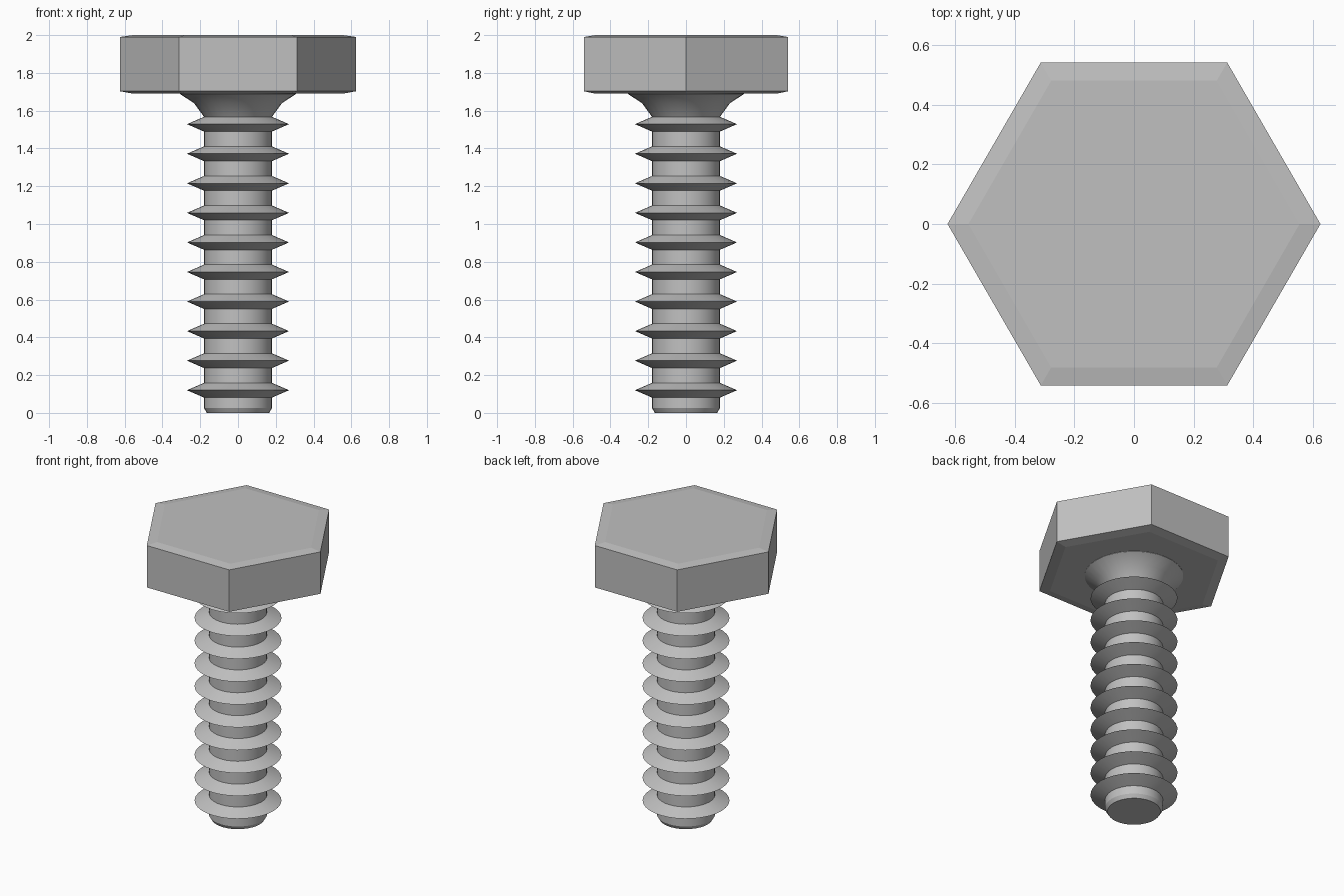
import bpy
import bmesh
import math

cube = bpy.data.objects.get("Cube")
if cube:
    bpy.data.objects.remove(cube, do_unlink=True)

STEEL = (0.53, 0.53, 0.53, 1.0)
steel = bpy.data.materials.new("grey_steel")
steel.use_nodes = True
steel.diffuse_color = STEEL
steel.node_tree.nodes["Principled BSDF"].inputs["Base Color"].default_value = STEEL


def lathe(name, profile, sides, smooth=False):
    """Closed solid made by turning (radius, height) points about z, bottom to top."""
    bm = bmesh.new()
    rings = []
    for radius, z in profile:
        angles = [math.tau * i / sides for i in range(sides)]
        rings.append([bm.verts.new((radius * math.cos(a), radius * math.sin(a), z))
                      for a in angles])
    for low, high in zip(rings, rings[1:]):
        for i in range(sides):
            j = (i + 1) % sides
            bm.faces.new((low[i], low[j], high[j], high[i]))
    bm.faces.new(rings[0][::-1])
    bm.faces.new(rings[-1])
    mesh = bpy.data.meshes.new(name)
    bm.to_mesh(mesh)
    bm.free()
    mesh.materials.append(steel)
    obj = bpy.data.objects.new(name, mesh)
    bpy.context.collection.objects.link(obj)
    if smooth:
        bpy.ops.object.select_all(action="DESELECT")
        obj.select_set(True)
        bpy.context.view_layer.objects.active = obj
        bpy.ops.object.shade_smooth_by_angle(angle=math.radians(30))
    return obj


# Hexagonal head with shallow chamfers above and below
lathe("hex_head", [(0.555, 1.69), (0.625, 1.703), (0.625, 1.99), (0.555, 2.0)], 6)

# Shank: chamfered tip, ten ring-shaped threads, flared collar under the head
CORE, CREST, HALF = 0.18, 0.27, 0.039
FIRST, PITCH, COUNT = 0.12, 0.1565, 10
shank = [(0.165, 0.0), (CORE, 0.025)]
for n in range(COUNT):
    z = FIRST + n * PITCH
    shank += [(CORE, z - HALF), (CREST, z), (CORE, z + HALF)]
shank += [(0.233, 1.64), (0.307, 1.688), (0.307, 1.695)]
lathe("threaded_shank", shank, 32, smooth=True)
